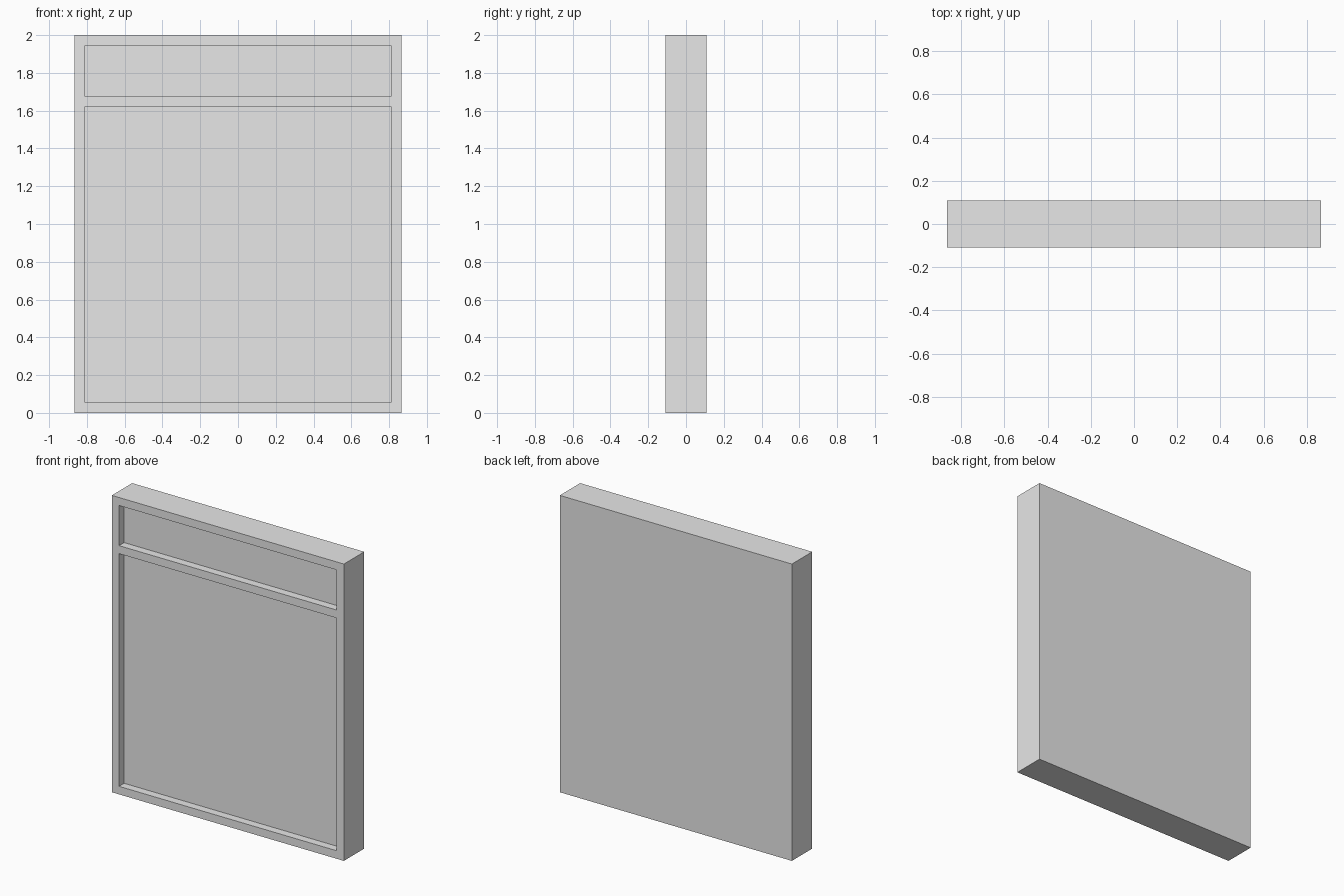
import bpy
import bmesh

cube = bpy.data.objects.get("Cube")
if cube:
    bpy.data.objects.remove(cube, do_unlink=True)

UNIT = 2 / 37                       # frame thickness, the module of the design
WIDTH, DEPTH, HEIGHT = 32, 4, 37    # overall size in modules

grey = bpy.data.materials.new("plain_grey")
grey.use_nodes = True
colour = (0.8, 0.8, 0.8, 1)
grey.diffuse_color = colour
grey.node_tree.nodes["Principled BSDF"].inputs["Base Color"].default_value = colour

# Front grid lines: side stiles, bottom rail, middle rail and top rail
xs = [-WIDTH / 2, 1 - WIDTH / 2, WIDTH / 2 - 1, WIDTH / 2]
zs = [0, 1, 30, 31, HEIGHT - 1, HEIGHT]
front = -DEPTH / 2

bm = bmesh.new()


def add_face(points):
    return bm.faces.new([bm.verts.new([c * UNIT for c in p]) for p in points])


# Front face split into frame strips and two panels
panels = []
for row in range(len(zs) - 1):
    for col in range(len(xs) - 1):
        x0, x1, z0, z1 = xs[col], xs[col + 1], zs[row], zs[row + 1]
        face = add_face([(x0, front, z0), (x1, front, z0), (x1, front, z1), (x0, front, z1)])
        if col == 1 and row in (1, 3):
            panels.append(face)
bmesh.ops.remove_doubles(bm, verts=bm.verts[:], dist=0.0001)

# Body extruded to the back from the front outline
border = [e for e in bm.edges if e.is_boundary]
sides = bmesh.ops.extrude_edge_only(bm, edges=border)["geom"]
back_verts = [v for v in sides if isinstance(v, bmesh.types.BMVert)]
bmesh.ops.translate(bm, verts=back_verts, vec=(0, DEPTH * UNIT, 0))
bmesh.ops.contextual_create(bm, geom=[e for e in bm.edges if e.is_boundary])

# Recessed panels pushed in one module
result = bmesh.ops.extrude_discrete_faces(bm, faces=[f for f in panels if f.is_valid])
for face in result["faces"]:
    bmesh.ops.translate(bm, verts=face.verts[:], vec=(0, UNIT, 0))
bmesh.ops.remove_doubles(bm, verts=bm.verts[:], dist=0.0001)

# Merge the flat strips into clean faces
bmesh.ops.recalc_face_normals(bm, faces=bm.faces[:])
bmesh.ops.dissolve_limit(bm, angle_limit=0.01, verts=bm.verts[:], edges=bm.edges[:])

mesh = bpy.data.meshes.new("panelled_slab")
bm.to_mesh(mesh)
bm.free()
mesh.materials.append(grey)
slab = bpy.data.objects.new("panelled_slab", mesh)
bpy.context.collection.objects.link(slab)
